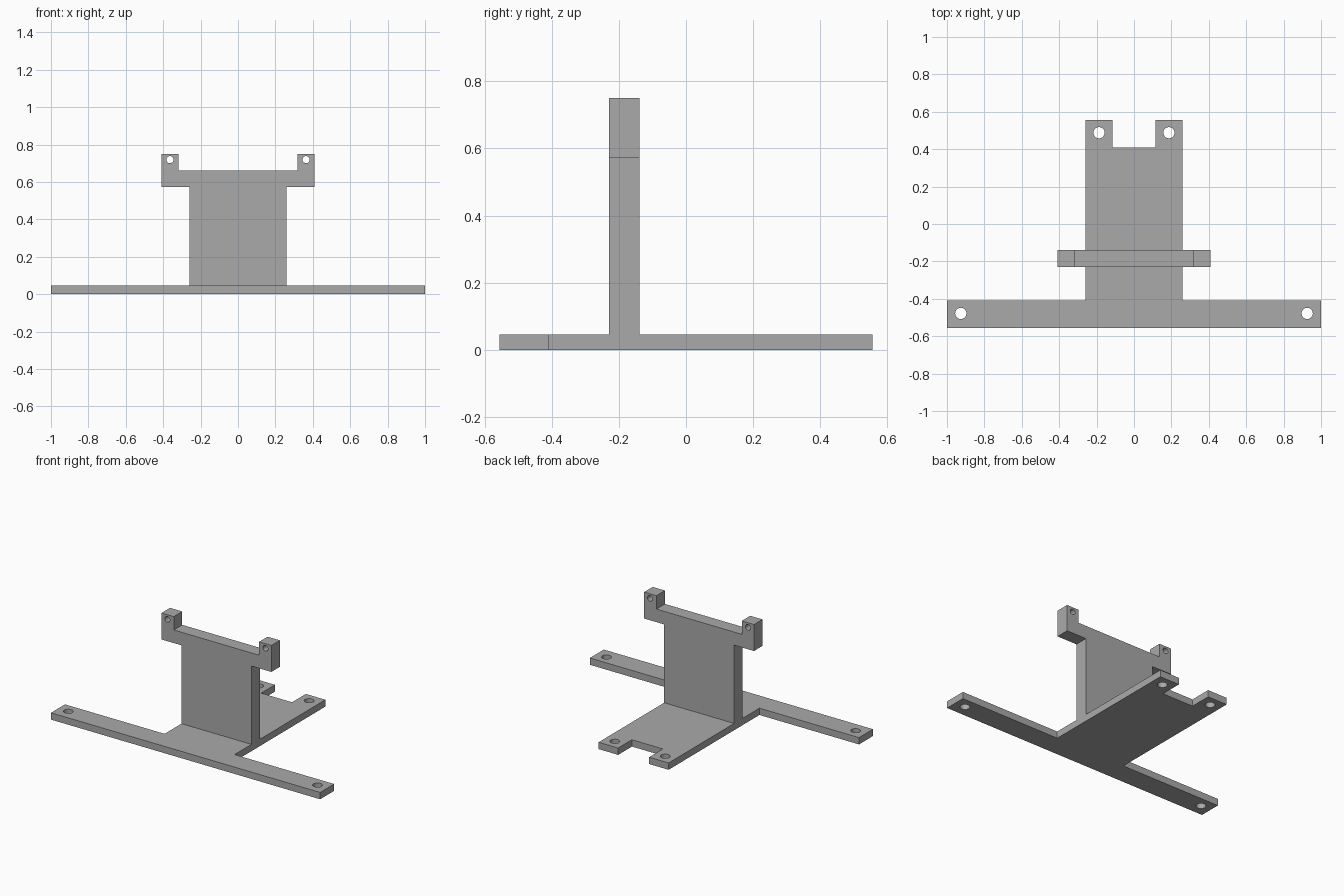
import bpy, bmesh, math
from mathutils import Matrix

cube = bpy.data.objects.get("Cube")
if cube:
    bpy.data.objects.remove(cube, do_unlink=True)

grey = bpy.data.materials.new("plain grey")
grey.use_nodes = True
colour = (0.4, 0.4, 0.4, 1)
grey.diffuse_color = colour
grey.node_tree.nodes["Principled BSDF"].inputs["Base Color"].default_value = colour


def mirrored(half):
    """Close a right-hand half outline with its mirror image."""
    return half + [(-x, y) for x, y in reversed(half)]


def circle(x, y, r, sides=32):
    steps = [math.tau * i / sides for i in range(sides)]
    return [(x + r * math.cos(a), y + r * math.sin(a)) for a in steps]


def plate(name, half, holes, thickness, placement):
    """Flat plate with round holes in mirrored pairs."""
    curve = bpy.data.curves.new(name, "CURVE")
    curve.dimensions = "2D"
    curve.fill_mode = "BOTH"
    curve.extrude = thickness / 2
    loops = [mirrored(half)]
    for x, y, r in holes:
        loops += [circle(x, y, r), circle(-x, y, r)]
    for loop in loops:
        spline = curve.splines.new("POLY")
        spline.points.add(len(loop) - 1)
        for point, (x, y) in zip(spline.points, loop):
            point.co = (x, y, 0, 1)
        spline.use_cyclic_u = True
    source = bpy.data.objects.new(name + " outline", curve)
    bpy.context.collection.objects.link(source)
    graph = bpy.context.evaluated_depsgraph_get()
    mesh = bpy.data.meshes.new_from_object(source.evaluated_get(graph))
    bpy.data.objects.remove(source, do_unlink=True)

    bm = bmesh.new()
    bm.from_mesh(mesh)
    bmesh.ops.remove_doubles(bm, verts=bm.verts, dist=0.0001)
    bmesh.ops.recalc_face_normals(bm, faces=bm.faces)
    bmesh.ops.transform(bm, matrix=placement, verts=bm.verts)
    bm.to_mesh(mesh)
    bm.free()
    mesh.materials.clear()
    mesh.materials.append(grey)
    obj = bpy.data.objects.new(name, mesh)
    bpy.context.collection.objects.link(obj)
    bpy.ops.object.select_all(action="DESELECT")
    obj.select_set(True)
    bpy.context.view_layer.objects.active = obj
    bpy.ops.object.shade_smooth_by_angle(angle=math.radians(30))
    return obj


# Base: wide front bar with a tongue reaching back to two tabs
base_height = 0.046
plate("base_plate",
      [(1, -0.556), (1, -0.408), (0.26, -0.408), (0.26, 0.556),
       (0.115, 0.556), (0.115, 0.41)],
      [(0.926, -0.478, 0.03), (0.187, 0.488, 0.03)],
      base_height, Matrix.Translation((0, 0, base_height / 2)))

# Upright: wall with a wider head and two drilled ears
plate("upright_bracket",
      [(0.26, base_height), (0.26, 0.572), (0.408, 0.572), (0.408, 0.75),
       (0.317, 0.75), (0.317, 0.66)],
      [(0.364, 0.719, 0.019)],
      0.09, Matrix.Translation((0, -0.184, 0)) @ Matrix.Rotation(math.pi / 2, 4, "X"))
